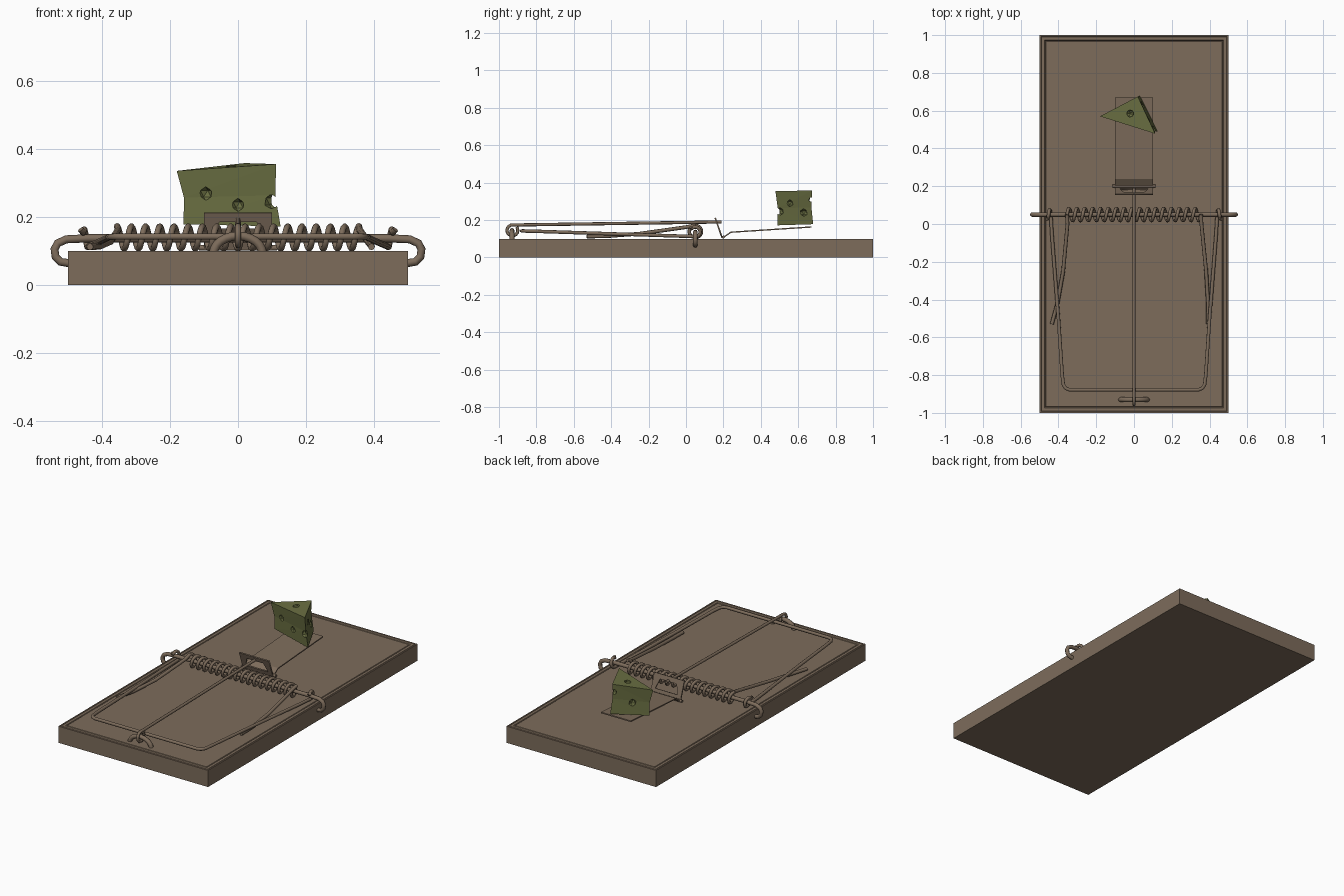
import bpy, bmesh, math
from mathutils import Vector

if "Cube" in bpy.data.objects:
    bpy.data.objects.remove(bpy.data.objects["Cube"], do_unlink=True)


def material(name, rgb):
    m = bpy.data.materials.new(name)
    m.use_nodes = True
    m.diffuse_color = (*rgb, 1)
    bsdf = m.node_tree.nodes["Principled BSDF"]
    bsdf.inputs["Base Color"].default_value = (*rgb, 1)
    bsdf.inputs["Roughness"].default_value = 0.8
    return m


BROWN = material("weathered brown", (0.205, 0.15, 0.105))
GREEN = material("mouldy green", (0.145, 0.16, 0.055))


def add(name, data, mat):
    ob = bpy.data.objects.new(name, data)
    bpy.context.scene.collection.objects.link(ob)
    if mat:
        data.materials.append(mat)
    return ob


def mesh_object(name, bm, mat):
    bmesh.ops.recalc_face_normals(bm, faces=bm.faces)
    me = bpy.data.meshes.new(name)
    bm.to_mesh(me)
    bm.free()
    return add(name, me, mat)


def wire(name, points, radius, cyclic=False):
    """Round wire along a list of points."""
    cu = bpy.data.curves.new(name, "CURVE")
    cu.dimensions = "3D"
    cu.bevel_depth = radius
    cu.bevel_resolution = 2
    cu.use_fill_caps = True
    sp = cu.splines.new("POLY")
    sp.points.add(len(points) - 1)
    for p, co in zip(sp.points, points):
        p.co = (*co, 1)
    sp.use_cyclic_u = cyclic
    sp.use_smooth = True
    return add(name, cu, BROWN)


def arc(x, y, z, r, start, end, n=10, drift=0.0):
    """Arc in the yz plane, drifting sideways along x."""
    out = []
    for i in range(n + 1):
        a = math.radians(start + (end - start) * i / n)
        out.append((x + drift * i / n, y + r * math.cos(a), z + r * math.sin(a)))
    return out


def mirrored(points):
    return [(-x, y, z) for x, y, z in reversed(points)]


# Wooden board with two fine grooves near its rim
bm = bmesh.new()
bmesh.ops.create_cube(bm, size=1)
bmesh.ops.scale(bm, vec=(1, 2, 0.1), verts=bm.verts)
bmesh.ops.translate(bm, vec=(0, 0, 0.05), verts=bm.verts)
bm.normal_update()
top = max(bm.faces, key=lambda f: f.calc_center_median().z)
for width, depth in ((0.01, 0), (0.003, -0.004), (0.003, 0.004),
                     (0.022, 0), (0.005, -0.005), (0.005, 0.005)):
    bmesh.ops.inset_region(bm, faces=[top], thickness=width, depth=depth)
mesh_object("wooden_board", bm, BROWN)

# Axle rod whose ends hook round into the sides of the board
AXLE_Y, AXLE_Z = 0.05, 0.137
hook = [(0.44, AXLE_Y, AXLE_Z), (0.505, AXLE_Y, 0.134), (0.53, AXLE_Y, 0.122),
        (0.539, AXLE_Y, 0.105), (0.536, AXLE_Y, 0.083), (0.522, AXLE_Y, 0.068),
        (0.485, AXLE_Y, 0.062)]
wire("axle_rod", mirrored(hook) + hook, 0.012)

# Spring coil
TURNS, STEPS, HALF = 17, 14, 0.355
coil = []
for i in range(TURNS * STEPS + 1):
    a = 2 * math.pi * i / STEPS
    coil.append((-HALF + 2 * HALF * i / (TURNS * STEPS),
                 AXLE_Y + 0.033 * math.sin(a), 0.139 + 0.033 * math.cos(a)))
wire("spring_coil", coil, 0.009)

# Spring legs resting on the board
wire("spring_leg_right", [(-HALF, AXLE_Y, 0.172), (-0.352, 0, 0.162), (-0.375, -0.25, 0.127),
                          (-0.405, -0.42, 0.114), (-0.435, -0.53, 0.112)], 0.01)
wire("spring_leg_left", [(HALF, AXLE_Y, 0.172), (0.357, 0, 0.162), (0.382, -0.25, 0.127),
                         (0.392, -0.42, 0.114), (0.392, -0.53, 0.112)], 0.01)

# Striker bar: a U frame with an eye round the axle at each end
side = [(0.34, -0.878, 0.142), (0.362, -0.87, 0.142), (0.374, -0.85, 0.141),
        (0.38, -0.8, 0.14), (0.4, -0.5, 0.13), (0.435, -0.05, 0.115)]
side += arc(0.44, AXLE_Y, AXLE_Z, 0.026, 250, 500, 12, drift=0.015)
side += [(0.462, 0.025, 0.163)]
wire("striker_bar", mirrored(side) + side, 0.0095)

# Staple at the front end
staple = [(0.072 * math.cos(math.pi * i / 12), -0.93, 0.092 + 0.052 * math.sin(math.pi * i / 12))
          for i in range(13)]
wire("front_staple", staple, 0.013)

# Holding bar with an eye through the staple
wire("holding_bar", [(0, 0.19, 0.19), (0, -0.9, 0.174)]
     + arc(0, -0.928, 0.145, 0.029, 85, 400, 14), 0.0085)

# Bait pedal: a bent strip of sheet
bm = bmesh.new()
rows = [[bm.verts.new((x, y, z)) for x in (-0.1, 0.1)]
        for y, z in ((0.19, 0.108), (0.208, 0.113), (0.24, 0.135), (0.67, 0.163))]
for a, b in zip(rows, rows[1:]):
    bm.faces.new((a[0], a[1], b[1], b[0]))
pedal = mesh_object("bait_pedal", bm, BROWN)
thick = pedal.modifiers.new("thickness", "SOLIDIFY")
thick.thickness = 0.007
thick.offset = 0
wire("pedal_pivot", [(-0.115, 0.2, 0.109), (0.115, 0.2, 0.109)], 0.008)

# Catch plate: a leaning sheet with a tapered window
cu = bpy.data.curves.new("catch_plate", "CURVE")
cu.dimensions = "2D"
cu.fill_mode = "BOTH"
cu.extrude = 0.004
for outline in (((-0.1, 0), (0.1, 0), (0.1, 0.11), (-0.1, 0.11)),
                ((-0.075, 0.025), (0.075, 0.025), (0.055, 0.082), (-0.055, 0.082))):
    sp = cu.splines.new("POLY")
    sp.points.add(3)
    for p, (x, y) in zip(sp.points, outline):
        p.co = (x, y, 0, 1)
    sp.use_cyclic_u = True
catch = add("catch_plate", cu, BROWN)
catch.location = (0, 0.192, 0.108)
catch.rotation_euler.x = math.radians(109)

# Cheese wedge with a pinched waist
low = [Vector(p) for p in ((-0.16, 0.575, 0.178), (0.125, 0.49, 0.172), (0.03, 0.68, 0.178))]
high = [Vector(p) for p in ((-0.18, 0.57, 0.335), (0.112, 0.478, 0.355), (0.02, 0.675, 0.358))]
centre = sum(low + high, Vector()) / 6
waist = []
for a, b in zip(low, high):
    mid = (a + b) / 2
    waist.append(Vector((*centre.lerp(mid, 0.93).xy, mid.z)))
bm = bmesh.new()
rings = [[bm.verts.new(p) for p in ring] for ring in (low, waist, high)]
bm.faces.new(rings[0])
bm.faces.new(rings[2])
for a, b in zip(rings, rings[1:]):
    for i in range(3):
        j = (i + 1) % 3
        bm.faces.new((a[i], a[j], b[j], b[i]))
bmesh.ops.triangulate(bm, faces=[f for f in bm.faces if len(f.verts) == 4])
cheese = mesh_object("cheese_wedge", bm, GREEN)

# Faceted holes cut from the cheese
bm = bmesh.new()
holes = [((-0.095, 0.55, 0.268), 0.021), ((0.0, 0.525, 0.235), 0.02),
         ((0.1, 0.5, 0.245), 0.024), ((0.075, 0.555, 0.29), 0.02),
         ((0.045, 0.63, 0.24), 0.022), ((-0.02, 0.585, 0.35), 0.022),
         ((-0.075, 0.618, 0.25), 0.022), ((0.015, 0.665, 0.31), 0.018)]
for place, r in holes:
    new = bmesh.ops.create_icosphere(bm, subdivisions=1, radius=r)["verts"]
    bmesh.ops.translate(bm, vec=place, verts=new)
cutter = mesh_object("hole_cutter", bm, GREEN)
cutter.hide_render = True
cut = cheese.modifiers.new("holes", "BOOLEAN")
cut.operation = "DIFFERENCE"
cut.solver = "EXACT"
cut.object = cutter
bpy.context.view_layer.objects.active = cheese
bpy.ops.object.modifier_apply(modifier=cut.name)
bpy.data.objects.remove(cutter, do_unlink=True)
